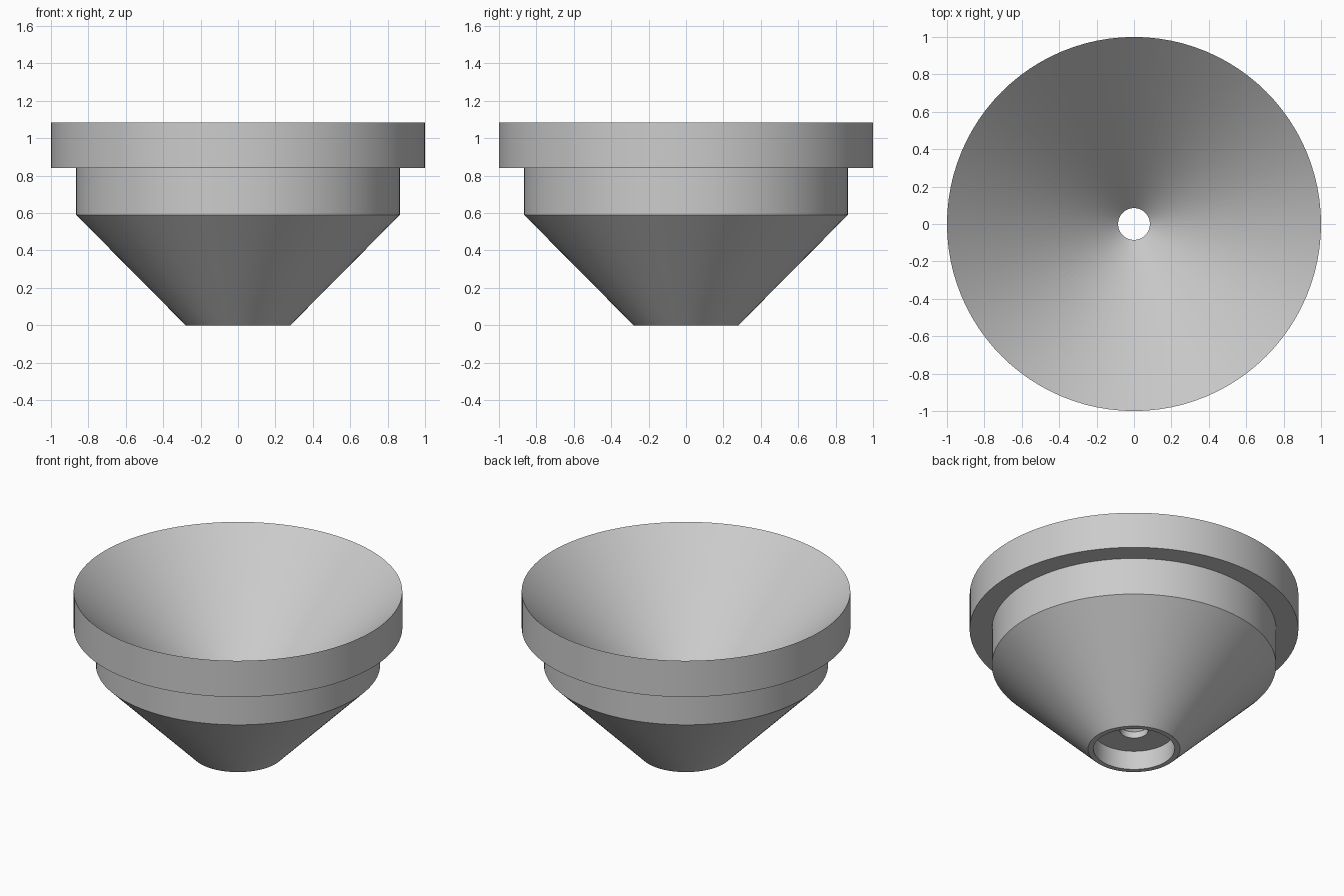
import bpy
import bmesh
import math

if "Cube" in bpy.data.objects:
    bpy.data.objects.remove(bpy.data.objects["Cube"], do_unlink=True)

SEGMENTS = 96

# Single plain grey material
grey = bpy.data.materials.new("light_grey")
grey.use_nodes = True
colour = (0.6, 0.6, 0.6, 1)
grey.diffuse_color = colour
grey.node_tree.nodes["Principled BSDF"].inputs["Base Color"].default_value = colour


def lathe(name, profile, material):
    """Spin a closed (radius, height) profile around the z axis."""
    bm = bmesh.new()
    verts = [bm.verts.new((r, 0, z)) for r, z in profile]
    edges = [bm.edges.new((v, verts[i - 1])) for i, v in enumerate(verts)]
    bmesh.ops.spin(bm, geom=verts + edges, cent=(0, 0, 0), axis=(0, 0, 1),
                   angle=math.tau, steps=SEGMENTS, use_merge=True)
    bmesh.ops.remove_doubles(bm, verts=bm.verts[:], dist=0.0001)
    bmesh.ops.recalc_face_normals(bm, faces=bm.faces[:])
    mesh = bpy.data.meshes.new(name)
    bm.to_mesh(mesh)
    bm.free()
    mesh.materials.append(material)
    obj = bpy.data.objects.new(name, mesh)
    bpy.context.collection.objects.link(obj)
    bpy.ops.object.select_all(action="DESELECT")
    obj.select_set(True)
    bpy.context.view_layer.objects.active = obj
    bpy.ops.object.shade_smooth_by_angle(angle=math.radians(30))
    return obj


# Funnel: tapered base, stepped collar, sharp rim, inner cone, drain and socket
lathe("funnel", [
    (0.28, 0), (0.865, 0.59), (0.865, 0.84), (1, 0.84), (1, 1.083),
    (0.085, 0.17), (0.085, 0.127), (0.247, 0.127), (0.247, 0),
], grey)
